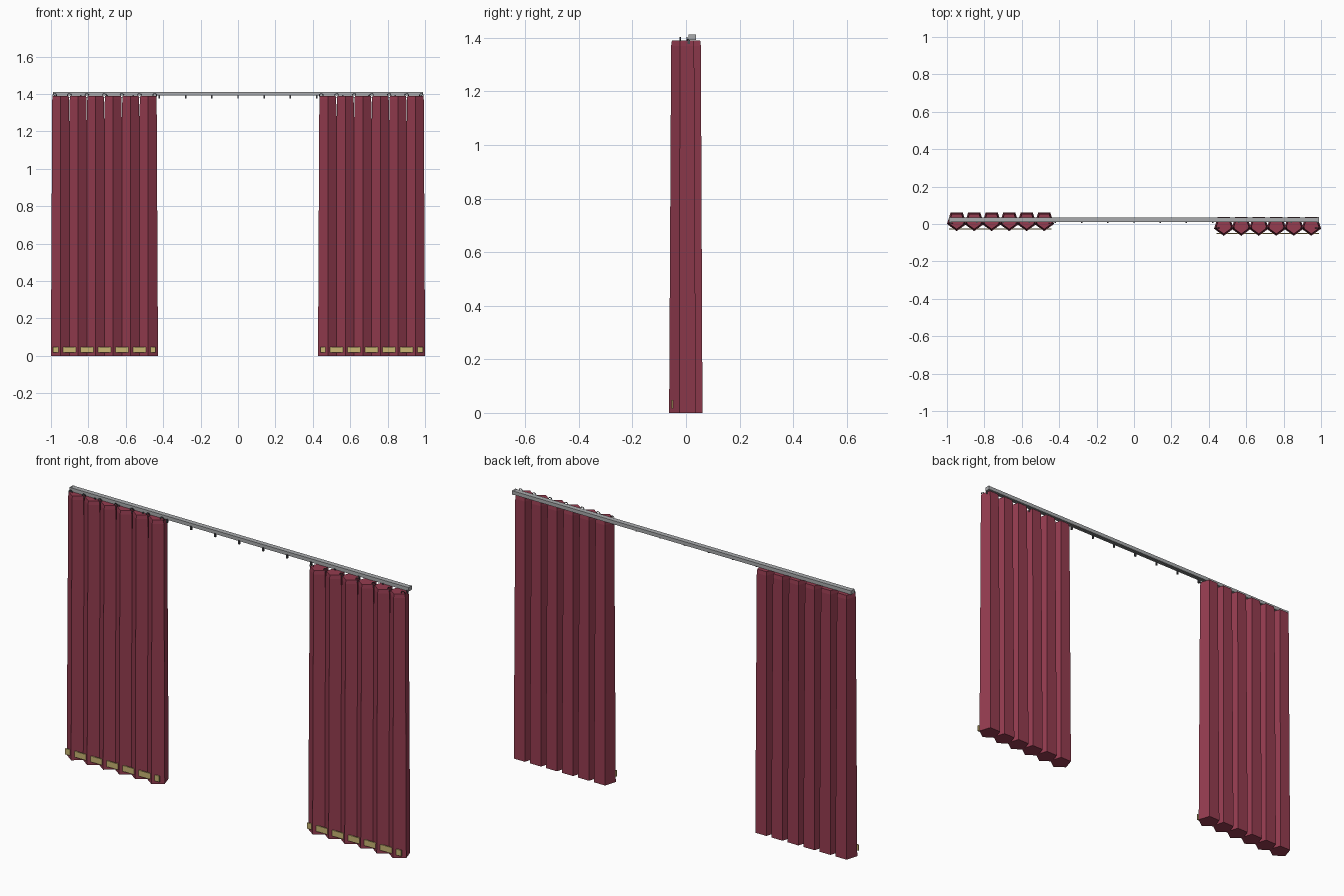
import bpy, bmesh, math

if "Cube" in bpy.data.objects:
    bpy.data.objects.remove(bpy.data.objects["Cube"])

def material(name, rgb):
    m = bpy.data.materials.new(name)
    m.diffuse_color = (*rgb, 1)
    m.use_nodes = True
    m.node_tree.nodes["Principled BSDF"].inputs["Base Color"].default_value = m.diffuse_color
    return m

CLOTH = material("red_cloth", (0.30, 0.045, 0.08))
GOLD = material("gold_trim", (0.58, 0.46, 0.17))
STEEL = material("rail_metal", (0.40, 0.41, 0.42))
DARK = material("dark_metal", (0.07, 0.07, 0.08))

def finish(bm, name, mat):
    bmesh.ops.recalc_face_normals(bm, faces=bm.faces)
    me = bpy.data.meshes.new(name)
    bm.to_mesh(me)
    bm.free()
    me.materials.append(mat)
    ob = bpy.data.objects.new(name, me)
    bpy.context.collection.objects.link(ob)
    return ob

def add_box(bm, x0, x1, y0, y1, z0, z1):
    vs = bmesh.ops.create_cube(bm, size=1)["verts"]
    for v in vs:
        v.co.x = x1 if v.co.x > 0 else x0
        v.co.y = y1 if v.co.y > 0 else y0
        v.co.z = z1 if v.co.z > 0 else z0

def add_pleat(bm, cx, cy):
    # tapering five-sided fold with its point to the front
    rings = []
    for z, r in ((0, 0.055), (1.37, 0.0475), (1.39, 0.0445)):
        rings.append([bm.verts.new((cx + r * math.sin(a), cy - r * math.cos(a), z))
                      for a in (i * math.tau / 5 for i in range(5))])
    for lo, hi in zip(rings, rings[1:]):
        for i in range(5):
            j = (i + 1) % 5
            bm.faces.new((lo[i], lo[j], hi[j], hi[i]))
    bm.faces.new(rings[0][::-1])
    bm.faces.new(rings[-1])

def add_ring(bm, cx, cy, cz, R=0.010, r=0.0022, n=10, m=5):
    # small upright ring facing the front
    grid = [[bm.verts.new((cx + (R + r * math.cos(b)) * math.cos(a),
                           cy + r * math.sin(b),
                           cz + (R + r * math.cos(b)) * math.sin(a)))
             for b in (k * math.tau / m for k in range(m))]
            for a in (k * math.tau / n for k in range(n))]
    for i in range(n):
        for j in range(m):
            p, q = grid[i], grid[(i + 1) % n]
            bm.faces.new((p[j], q[j], q[(j + 1) % m], p[(j + 1) % m]))

STEP = 0.0936
for side, sign, cy in (("left", -1, 0.017), ("right", 1, -0.008)):
    # curtain folds
    bm = bmesh.new()
    for i in range(6):
        add_pleat(bm, sign * (0.948 - i * STEP), cy)
    finish(bm, side + "_curtain", CLOTH)
    # hem band
    bm = bmesh.new()
    x0, x1 = sorted((sign * 0.99, sign * 0.44))
    add_box(bm, x0, x1, cy - 0.046, cy - 0.040, 0.017, 0.048)
    finish(bm, side + "_hem_band", GOLD)
    # hanging rings between the folds
    bm = bmesh.new()
    for i in range(7):
        x = min(0.98, max(0.445, 0.948 + STEP / 2 - i * STEP))
        add_ring(bm, sign * x, cy - 0.0135, 1.392)
    finish(bm, side + "_curtain_rings", DARK)

# rail: channel profile open at the bottom
profile = [(0.010, 1.392), (0.010, 1.411), (0.036, 1.411), (0.036, 1.392),
           (0.026, 1.392), (0.026, 1.395), (0.032, 1.395), (0.032, 1.407),
           (0.014, 1.407), (0.014, 1.395), (0.020, 1.395), (0.020, 1.392)]
bm = bmesh.new()
face = bm.faces.new([bm.verts.new((-0.985, y, z)) for y, z in profile])
ext = bmesh.ops.extrude_face_region(bm, geom=[face])["geom"]
bmesh.ops.translate(bm, vec=(1.97, 0, 0), verts=[g for g in ext if isinstance(g, bmesh.types.BMVert)])
finish(bm, "rail", STEEL)

# rail end caps
bm = bmesh.new()
for s in (-1, 1):
    x0, x1 = sorted((s * 0.982, s * 0.99))
    add_box(bm, x0, x1, 0.009, 0.037, 1.391, 1.412)
finish(bm, "rail_end_caps", STEEL)

# gliders hanging along the rail
bm = bmesh.new()
for i in range(-7, 8):
    x = i * 0.14
    add_box(bm, x - 0.004, x + 0.004, 0.006, 0.014, 1.377, 1.396)
finish(bm, "gliders", DARK)
